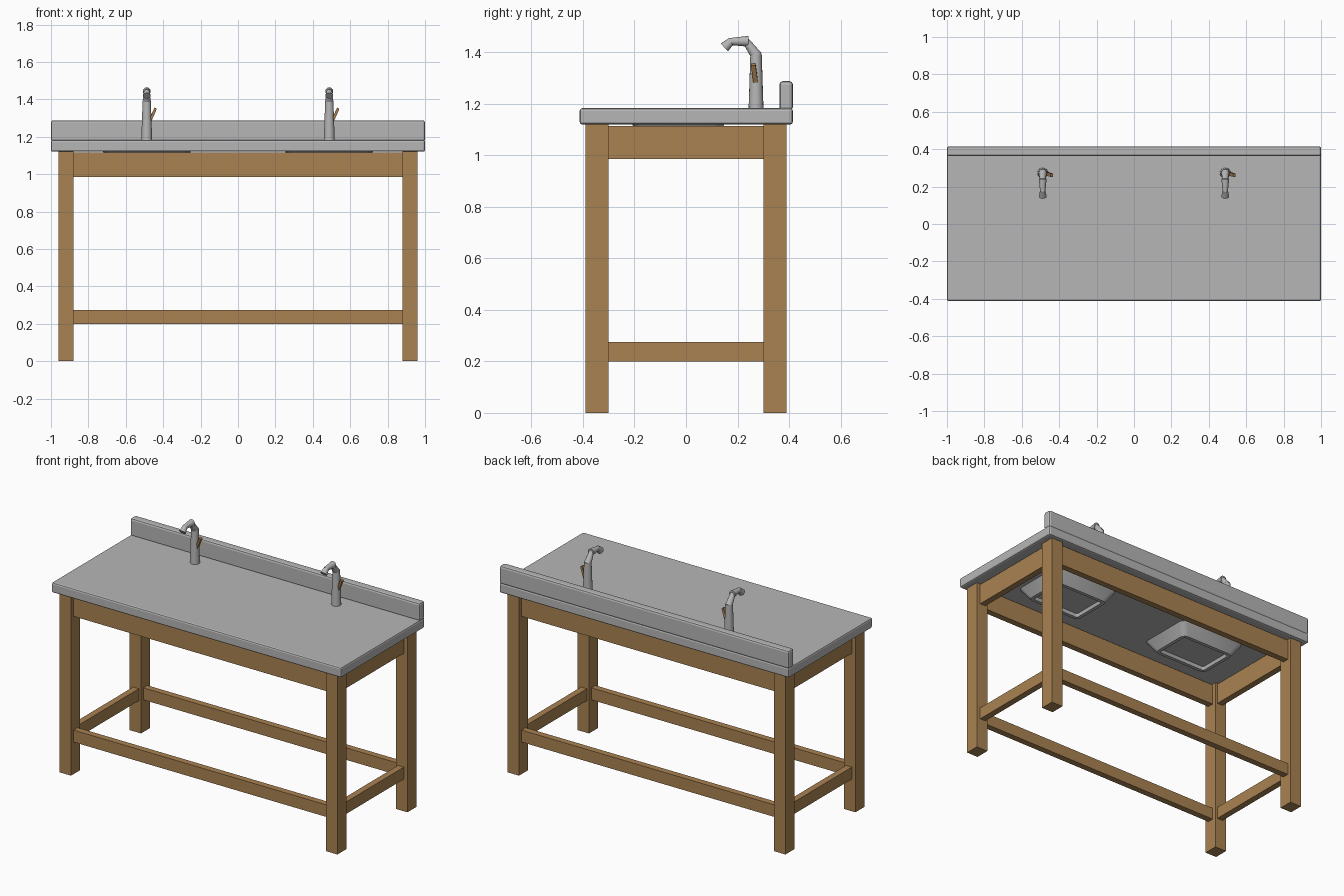
import bpy, bmesh
from math import radians
from mathutils import Vector

old = bpy.data.objects.get("Cube")
if old:
    bpy.data.objects.remove(old, do_unlink=True)


def material(name, rgb):
    m = bpy.data.materials.new(name)
    m.use_nodes = True
    color = (*rgb, 1)
    m.diffuse_color = color
    m.node_tree.nodes["Principled BSDF"].inputs["Base Color"].default_value = color
    return m


grey = material("grey_metal", (0.47, 0.47, 0.47))
wood = material("warm_wood", (0.40, 0.225, 0.085))


def finish(name, bm, mat, smooth=False):
    mesh = bpy.data.meshes.new(name)
    bmesh.ops.recalc_face_normals(bm, faces=bm.faces)
    bm.to_mesh(mesh)
    bm.free()
    mesh.materials.append(mat)
    obj = bpy.data.objects.new(name, mesh)
    bpy.context.collection.objects.link(obj)
    if smooth:
        bpy.ops.object.select_all(action="DESELECT")
        obj.select_set(True)
        bpy.context.view_layer.objects.active = obj
        bpy.ops.object.shade_smooth_by_angle(angle=radians(35))
    return obj


def box(name, low, high, mat, bevel=0.0):
    bm = bmesh.new()
    bmesh.ops.create_cube(bm, size=1)
    low, high = Vector(low), Vector(high)
    for v in bm.verts:
        v.co = (low + high) / 2 + v.co * (high - low)
    if bevel:
        bmesh.ops.bevel(bm, geom=bm.edges[:], offset=bevel, segments=2,
                        profile=0.5, affect="EDGES")
    return finish(name, bm, mat)


def add_cone(bm, a, b, r1, r2, sides=16):
    a, b = Vector(a), Vector(b)
    new = bmesh.ops.create_cone(bm, cap_ends=True, segments=sides, radius1=r1,
                                radius2=r2, depth=(b - a).length)["verts"]
    turn = (b - a).to_track_quat("Z", "Y")
    for v in new:
        v.co = turn @ v.co + (a + b) / 2


# Legs
for sx, side in ((1, "left"), (-1, "right")):
    for sy, end in ((-1, "front"), (1, "back")):
        xs, ys = sorted((sx * 0.88, sx * 0.96)), sorted((sy * 0.30, sy * 0.39))
        box(f"{end}_{side}_leg", (xs[0], ys[0], 0), (xs[1], ys[1], 1.12), wood)

# Aprons and lower stretchers between the legs
for kind, z0, z1 in (("apron", 0.985, 1.115), ("stretcher", 0.20, 0.275)):
    for s, end, side in ((-1, "front", "right"), (1, "back", "left")):
        ys = sorted((s * 0.325, s * 0.365))
        box(f"{end}_{kind}", (-0.88, ys[0], z0), (0.88, ys[1], z1), wood)
        xs = sorted((s * 0.895, s * 0.935))
        box(f"{side}_{kind}", (xs[0], -0.30, z0), (xs[1], 0.30, z1), wood)

# Worktop and splashback
box("worktop", (-1, -0.413, 1.12), (1, 0.415, 1.183), grey, 0.01)
box("splashback", (-1, 0.363, 1.175), (1, 0.415, 1.288), grey, 0.012)


def basin(name, cx):
    """Tapered bowl under the worktop with a recessed bottom panel."""
    bm = bmesh.new()
    bmesh.ops.create_cube(bm, size=1)
    for v in bm.verts:
        shrink = 0.045 if v.co.z < 0 else 0
        v.co = (cx + v.co.x * 2 * (0.235 - shrink),
                -0.03 + v.co.y * 2 * (0.18 - shrink),
                1.05 if shrink else 1.122)
    corners = [e for e in bm.edges if abs(e.verts[0].co.z - e.verts[1].co.z) > 0.01]
    bmesh.ops.bevel(bm, geom=corners, offset=0.03, segments=3, profile=0.5,
                    affect="EDGES")
    bm.normal_update()
    bottom = [f for f in bm.faces if f.normal.z < -0.9]
    bmesh.ops.inset_region(bm, faces=bottom, thickness=0.022)
    bmesh.ops.inset_region(bm, faces=bottom, thickness=0.006, depth=-0.02)
    finish(name, bm, grey, True)


def faucet(side, cx):
    bm = bmesh.new()
    y = 0.272
    add_cone(bm, (cx, y, 1.18), (cx, y, 1.395), 0.029, 0.022)
    add_cone(bm, (cx, y + 0.003, 1.385), (cx, 0.232, 1.445), 0.022, 0.014)
    add_cone(bm, (cx, 0.242, 1.443), (cx, 0.165, 1.442), 0.021, 0.013)
    add_cone(bm, (cx, 0.178, 1.446), (cx, 0.149, 1.419), 0.014, 0.021)
    finish(f"{side}_faucet", bm, grey, True)

    # Slanted flat lever on the side of the faucet body
    bm = bmesh.new()
    bmesh.ops.create_cube(bm, size=1)
    for v in bm.verts:
        t = v.co.z + 0.5
        v.co = (cx + 0.014 + 0.034 * t + v.co.x * 0.012,
                0.272 - 0.011 * t + v.co.y * 0.018,
                1.275 + 0.078 * t - v.co.x * 0.008)
    finish(f"{side}_faucet_lever", bm, wood)


for s, side in ((1, "left"), (-1, "right")):
    basin(f"{side}_basin", s * 0.487)
    faucet(side, s * 0.488)
